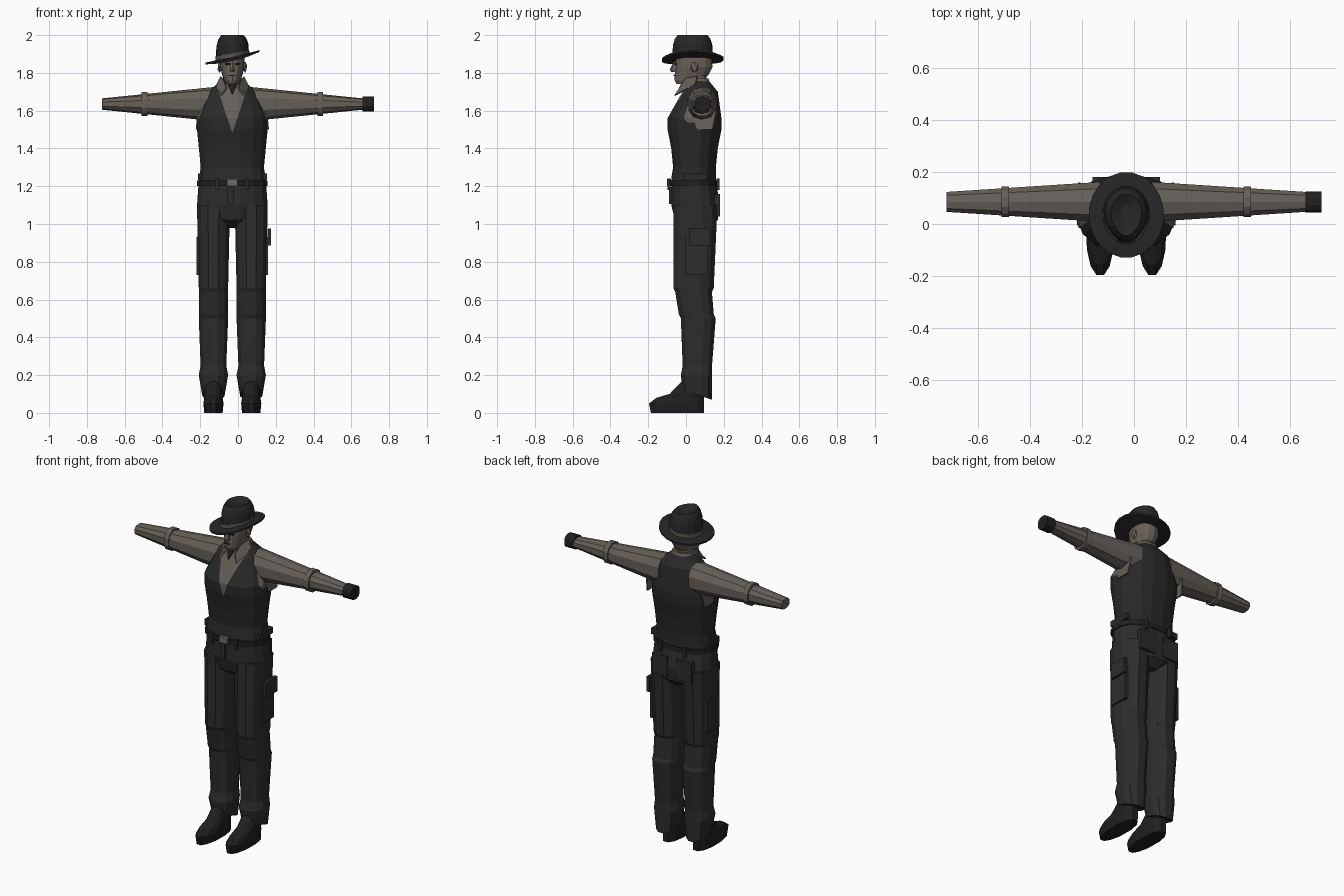
import bpy, bmesh, math
from mathutils import Vector

if "Cube" in bpy.data.objects:
    bpy.data.objects.remove(bpy.data.objects["Cube"], do_unlink=True)

BODY_X = -.03  # the body's own mid line
LEG_X = .1
ARM_Y, ARM_Z = .085, 1.635
HAT_Y, HAT_Z = .035, 1.88


def material(name, grey, warmth=0):
    colour = (grey * (1 + warmth), grey, grey * (1 - warmth), 1)
    mat = bpy.data.materials.new(name)
    mat.use_nodes = True
    mat.diffuse_color = colour
    mat.node_tree.nodes["Principled BSDF"].inputs["Base Color"].default_value = colour
    return mat


VEST = material("vest charcoal", .022)
PANTS = material("trouser charcoal", .026)
HAT = material("hat black", .02)
LEATHER = material("leather black", .014)
SHIRT = material("shirt taupe", .115, .15)
SKIN = material("skin brown", .12, .2)
BAND = material("hat band grey", .085, .15)
METAL = material("buckle grey", .15)


def finish(name, bm, *mats):
    bmesh.ops.translate(bm, verts=bm.verts, vec=(BODY_X, 0, 0))
    bmesh.ops.recalc_face_normals(bm, faces=bm.faces)
    mesh = bpy.data.meshes.new(name)
    bm.to_mesh(mesh)
    bm.free()
    for mat in mats:
        mesh.materials.append(mat)
    ob = bpy.data.objects.new(name, mesh)
    bpy.context.collection.objects.link(ob)
    return ob


def loft(rings, count=12, sideways=False, side=1, power=.85, taper=0, warp=None):
    """Skin rings of (position, centre u, centre v, radius u, radius v)."""
    bm = bmesh.new()
    loops = []
    for position, centre_u, centre_v, radius_u, radius_v in rings:
        loop = []
        for i in range(count):
            angle = math.tau * (i + .5) / count
            c, s = math.cos(angle), math.sin(angle)
            narrow = 1 - taper * max(0, -s)
            u = centre_u + radius_u * narrow * math.copysign(abs(c) ** power, c)
            v = centre_v + radius_v * math.copysign(abs(s) ** power, s)
            co = Vector((position, u, v) if sideways else (u, v, position))
            if warp:
                co = warp(co)
            co.x *= side
            loop.append(bm.verts.new(co))
        loops.append(loop)
    for low, high in zip(loops, loops[1:]):
        for i in range(count):
            bm.faces.new((low[i], low[i - 1], high[i - 1], high[i]))
    bm.faces.new(loops[0])
    bm.faces.new(loops[-1])
    return bm


def upright(sections, centre_x=0, **options):
    """Loft sections of (height, half width, front, back)."""
    rings = [(z, centre_x, (front + back) / 2, half, (back - front) / 2)
             for z, half, front, back in sections]
    return loft(rings, **options)


def tube(start, end, radius_y, radius_z, side):
    rings = [(x, ARM_Y, ARM_Z, radius_y, radius_z) for x in (start, end)]
    return loft(rings, sideways=True, side=side)


def box(name, centre, size, mat, side=1):
    bm = bmesh.new()
    bmesh.ops.create_cube(bm, size=1)
    bmesh.ops.scale(bm, verts=bm.verts, vec=size)
    bmesh.ops.translate(bm, verts=bm.verts, vec=centre)
    bmesh.ops.scale(bm, verts=bm.verts, vec=(side, 1, 1))
    return finish(name, bm, mat)


def plate(name, points, mat, side=1):
    bm = bmesh.new()
    bm.faces.new([bm.verts.new((x * side, y, z)) for x, y, z in points])
    solid = finish(name, bm, mat).modifiers.new("thickness", "SOLIDIFY")
    solid.thickness, solid.offset = .008, 0


# Torso: vest over shirt, split along neckline and armholes
NECK_POINT, NECK_SLOPE = 1.48, .33
STRAP_TOP, STRAP_X, ARMHOLE_SLOPE = 1.72, .11, .42
torso = upright([(1.24, .18, -.08, .16), (1.3, .17, -.07, .16), (1.4, .18, -.08, .17),
                 (1.5, .19, -.1, .19), (1.56, .19, -.1, .19), (1.7, .13, -.02, .17),
                 (1.76, .06, .01, .12)], count=16)
for side in (-1, 1):
    for start, normal in (((0, 0, NECK_POINT), (side, 0, -NECK_SLOPE)),
                          ((STRAP_X * side, 0, STRAP_TOP), (side, 0, ARMHOLE_SLOPE))):
        bmesh.ops.bisect_plane(torso, geom=torso.verts[:] + torso.edges[:] + torso.faces[:],
                               plane_co=start, plane_no=normal)
for face in torso.faces:
    x, y, z = face.calc_center_median()
    neckline = y < HAT_Y and abs(x) < (z - NECK_POINT) * NECK_SLOPE
    armhole = z > 1.5 and abs(x) > STRAP_X + (STRAP_TOP - z) * ARMHOLE_SLOPE
    face.material_index = int(neckline or armhole)
finish("vest_and_shirt", torso, VEST, SHIRT)

# Hips, belt and buckle
finish("trouser_hips", upright([(.98, .06, 0, .13), (1.02, .17, -.06, .17), (1.1, .19, -.08, .18),
                                (1.24, .18, -.08, .16)], count=16), PANTS)
finish("belt", upright([(z, .19, -.09, .17) for z in (1.2, 1.23)], count=16), LEATHER)
box("belt_buckle", (0, -.09, 1.22), (.055, .02, .035), METAL)
box("trouser_fly", (-.01, -.08, 1.15), (.03, .02, .09), PANTS)


def slant_hem(co):
    """Drop the hem at the heel and lift it over the instep."""
    if co.z < .15:
        co.z -= (co.y - .05) * .35
    return co


for side, word in ((1, "left"), (-1, "right")):
    # Trouser leg with knee folds, and shoe
    leg = [(.1, .06, -.02, .14), (.2, .08, -.03, .14), (.25, .07, -.02, .14),
           (.5, .08, -.03, .16), (.52, .08, -.04, .15), (.64, .08, -.06, .14),
           (.66, .08, -.07, .15), (1.1, .09, -.07, .17)]
    finish(word + "_trouser_leg", upright(leg, LEG_X, side=side, warp=slant_hem), PANTS)
    shoe = [(0, .05, -.19, .1), (.05, .055, -.2, .1), (.08, .05, -.16, .1),
            (.1, .05, -.09, .1), (.17, .045, -.02, .1)]
    finish(word + "_shoe", upright(shoe, LEG_X, side=side, taper=.15), LEATHER)

    # Sleeve tapering from shoulder to wrist, with its arm band
    steps = [i / 7 for i in range(8)]
    sleeve = [(.1 + .59 * t, ARM_Y, ARM_Z, .08 - .04 * t, .09 - .06 * t) for t in steps]
    finish(word + "_sleeve", loft(sleeve, count=10, sideways=True, side=side), SHIRT)
    finish(word + "_arm_band", tube(.45, .48, .06, .065, side), SHIRT)
    plate(word + "_armhole_gusset", [(.18, .02, 1.6), (.19, .06, 1.5), (.19, .14, 1.5),
                                     (.18, .16, 1.6)], SHIRT, side)

    # Open collar wing
    plate(word + "_collar_wing", [(.06, .06, 1.78), (.08, .05, 1.74), (.06, -.06, 1.68),
                                  (.03, -.03, 1.72), (.05, 0, 1.77)], SHIRT, side)

    # Vest tab, pockets and belt loops
    box(word + "_vest_tab", (.165, .05, 1.25), (.035, .13, .035), VEST, side)
    box(word + "_back_pocket", (.08, .165, 1.1), (.1, .03, .12), PANTS, side)
    box(word + "_side_pocket", (.18, .055, .83), (.02, .12, .2), PANTS, side)
    for place, depth in (("front", -.09), ("back", .17)):
        box(f"{word}_{place}_belt_loop", (.08, depth, 1.21), (.016, .016, .06), PANTS, side)

    # Ear and eye
    ear = bmesh.new()
    bmesh.ops.create_icosphere(ear, subdivisions=1, radius=.03)
    bmesh.ops.scale(ear, verts=ear.verts, vec=(.4, .7, 1))
    bmesh.ops.translate(ear, verts=ear.verts, vec=(.067 * side, .045, 1.83))
    finish(word + "_ear", ear, SKIN)
    box(word + "_eye", (.025, -.055, 1.847), (.024, .01, .01), LEATHER, side)

# Cargo flap on the left thigh and cuff on the left wrist
box("cargo_flap", (.195, .07, .93), (.02, .11, .09), PANTS)
finish("left_wrist_cuff", tube(.69, .75, .042, .04, 1), LEATHER)

# Head, neck and collar
finish("head", upright([(1.74, .03, -.05, .03), (1.76, .045, -.06, .09), (1.79, .055, -.06, .12),
                        (1.83, .065, -.055, .14), (1.9, .065, -.055, .135)],
                       count=14, taper=.15), SKIN)
finish("neck", upright([(z, .05, -.01, .11) for z in (1.68, 1.8)]), SKIN)
finish("shirt_collar", upright([(1.71, .08, 0, .14), (1.77, .06, .02, .12)]), SHIRT)
finish("nose", upright([(1.805, .014, -.08, -.04), (1.82, .016, -.085, -.04),
                        (1.86, .007, -.065, -.04)], count=6), SKIN)
box("mouth", (0, -.06, 1.786), (.034, .01, .005), LEATHER)
plate("neck_cloth", [(-.025, -.02, 1.745), (.025, -.02, 1.745), (0, -.05, 1.685)], LEATHER)


def slant(co):
    """Tilt the hat's base to one side, curl the brim, keep the crown upright."""
    fade = max(0, 1 - max(0, co.z) / .12)
    curl = .12 * max(0, abs(co.x) - .08) - .1 * max(0, -co.y - .06)
    return Vector((co.x, co.y, HAT_Z + co.z + co.x * .23 * fade + curl))


def hat_part(name, outline, mat, **options):
    """Oval rings from (height, half width), slightly deeper than wide."""
    rings = [(z, 0, HAT_Y, half, half + .02) for z, half in outline]
    finish(name, loft(rings, count=20, power=1, warp=slant, **options), mat)


# Hat: slanted brim, band and creased crown
hat_part("hat_brim", [(-.012, .08), (-.01, .145), (0, .145), (.005, .08)], HAT)
hat_part("hat_band", [(0, .092), (.025, .09)], BAND, taper=.1)
hat_part("hat_crown", [(0, .09), (.07, .085), (.1, .075), (.12, .06), (.1, .02)], HAT, taper=.2)
